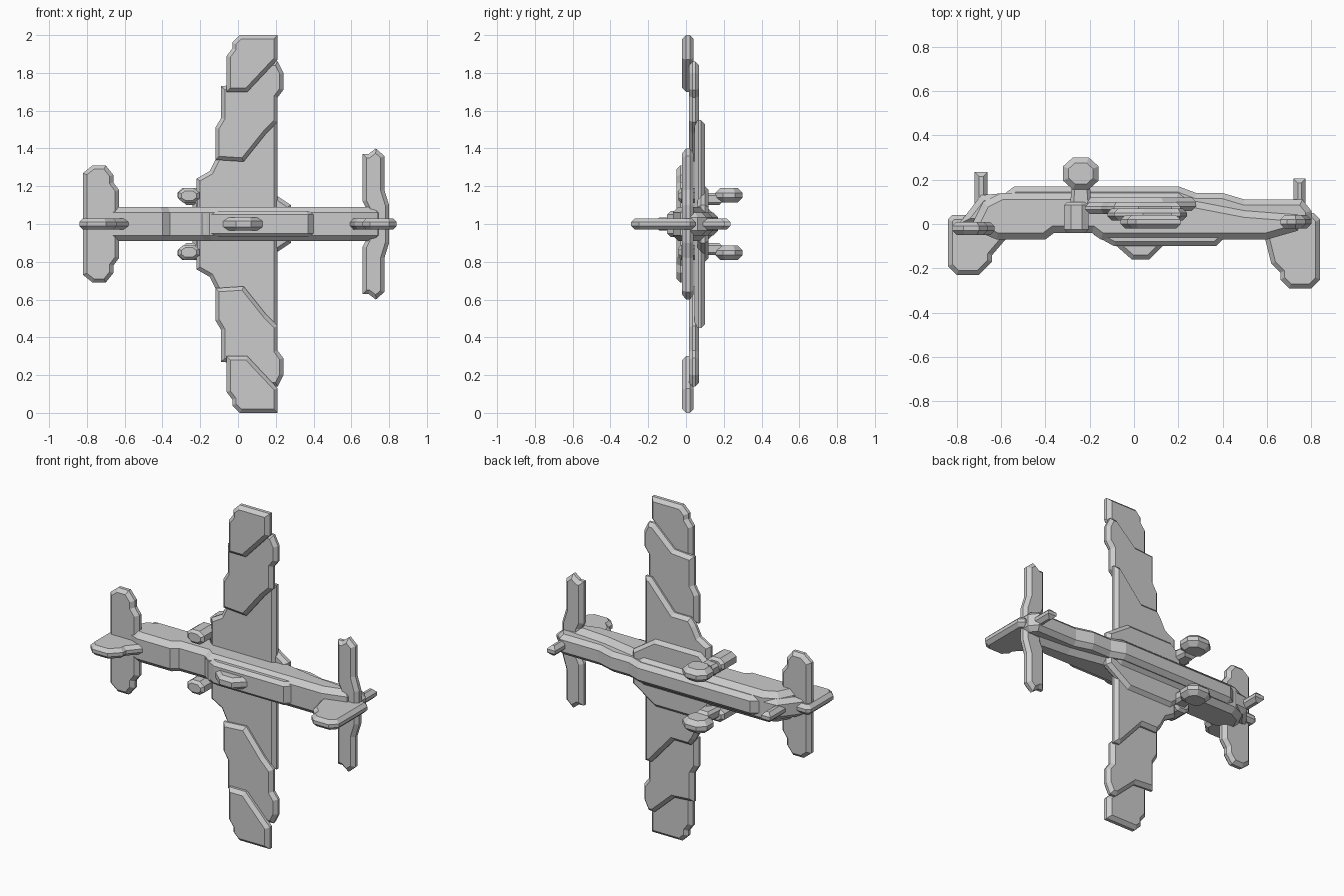
import bpy, bmesh
from mathutils import Vector


def plate(name, pts, axis, lo, hi, bevel=0.025):
    """Extrude an outline along y (points are x,z) or z (points are x,y), chamfering both rims."""
    def place(p, d):
        return Vector((p[0], d, p[1])) if axis == 'y' else Vector((p[0], p[1], d))
    bm = bmesh.new()
    a = [bm.verts.new(place(p, lo)) for p in pts]
    b = [bm.verts.new(place(p, hi)) for p in pts]
    n = len(pts)
    caps = [bm.faces.new(a), bm.faces.new(b[::-1])]
    for i in range(n):
        j = (i + 1) % n
        bm.faces.new((a[i], b[i], b[j], a[j]))
    bmesh.ops.recalc_face_normals(bm, faces=bm.faces[:])
    if bevel:
        rim = list({e for f in caps for e in f.edges})
        bmesh.ops.bevel(bm, geom=rim, offset=bevel, segments=1, affect='EDGES',
                        profile=0.5, clamp_overlap=True)
    me = bpy.data.meshes.new(name)
    bm.to_mesh(me)
    bm.free()
    ob = bpy.data.objects.new(name, me)
    bpy.context.collection.objects.link(ob)
    return ob


def pair(name, pts, lo, hi, bevel=0.02):
    """The same y-thick plate on both sides of the centre plane z = 1."""
    plate(name + "_upper", pts, 'y', lo, hi, bevel)
    plate(name + "_lower", [(x, 2 - z) for x, z in pts], 'y', lo, hi, bevel)


def box(x0, x1, y0, y1):
    return [(x0, y0), (x1, y0), (x1, y1), (x0, y1)]


def octagon(cx, cy, rx, ry, k=0.45):
    return [(cx - rx, cy - ry * k), (cx - rx * k, cy - ry), (cx + rx * k, cy - ry), (cx + rx, cy - ry * k),
            (cx + rx, cy + ry * k), (cx + rx * k, cy + ry), (cx - rx * k, cy + ry), (cx - rx, cy + ry * k)]


# Fuselage, stepped belly and spine
plate("fuselage", [(-0.74, -0.02), (-0.62, -0.07), (-0.40, -0.07), (-0.36, -0.04), (-0.19, -0.04),
                   (-0.15, -0.07), (0.60, -0.07), (0.74, -0.03), (0.76, 0.04), (0.50, 0.06),
                   (0.24, 0.11), (0.20, 0.14), (-0.60, 0.14), (-0.68, 0.10)], 'z', 0.91, 1.09, 0.03)
plate("belly", [(-0.79, 0.0), (-0.69, 0.13), (-0.58, 0.14), (-0.54, 0.17), (0.20, 0.17), (0.28, 0.14),
                (0.40, 0.14), (0.50, 0.11), (0.76, 0.11), (0.80, 0.06), (0.80, 0.0)], 'z', 0.94, 1.06, 0.025)
plate("spine", [(-0.18, -0.05), (-0.09, -0.10), (0.37, -0.10), (0.40, -0.07), (0.40, 0.0), (-0.18, 0.0)],
      'z', 0.93, 1.07, 0.02)
plate("canopy", [(-0.09, -0.09), (-0.01, -0.16), (0.07, -0.16), (0.14, -0.09), (0.14, -0.05), (-0.09, -0.05)],
      'z', 0.965, 1.035, 0.02)

# Stepped wings: root, inner, middle and tip panels
pair("wing_root", [(-0.24, 1.02), (-0.24, 1.14), (-0.17, 1.20), (0.13, 1.20), (0.28, 1.10), (0.28, 1.02)],
     0.06, 0.12)
pair("wing_inner", [(-0.22, 1.05), (-0.22, 1.24), (-0.15, 1.28), (-0.12, 1.34), (-0.09, 1.38), (0.02, 1.38),
                    (0.17, 1.55), (0.21, 1.55), (0.21, 1.05)], 0.045, 0.10)
pair("wing_middle", [(-0.12, 1.34), (-0.12, 1.51), (-0.09, 1.56), (-0.09, 1.73), (0.04, 1.74), (0.17, 1.86),
                     (0.21, 1.86), (0.24, 1.80), (0.24, 1.71), (0.21, 1.67), (0.21, 1.54), (0.15, 1.48),
                     (0.03, 1.33)], 0.015, 0.07)
pair("wing_tip", [(-0.06, 1.70), (-0.06, 1.89), (-0.03, 1.93), (-0.03, 1.96), (0.01, 2.0), (0.21, 2.0),
                  (0.21, 1.87), (0.05, 1.70)], -0.02, 0.04)

# Cross-shaped blades at the left end
pair("left_blade", [(-0.82, 0.99), (-0.82, 1.27), (-0.77, 1.31), (-0.70, 1.31), (-0.66, 1.26),
                    (-0.66, 1.22), (-0.63, 1.18), (-0.63, 0.99)], -0.05, 0.01)
plate("left_fin", [(-0.84, 0.02), (-0.84, -0.19), (-0.80, -0.23), (-0.70, -0.23), (-0.64, -0.17),
                   (-0.64, -0.14), (-0.58, -0.07), (-0.58, 0.04), (-0.82, 0.04)], 'z', 0.97, 1.03, 0.02)
plate("left_lower_blade", box(-0.72, -0.66, 0.0, 0.235), 'z', 0.97, 1.03, 0.02)

# Cross-shaped surfaces at the right end
pair("right_blade", [(0.68, 0.99), (0.68, 1.08), (0.66, 1.12), (0.66, 1.37), (0.69, 1.37), (0.73, 1.40),
                     (0.775, 1.36), (0.775, 1.18), (0.80, 1.10), (0.80, 0.99)], -0.02, 0.04)
plate("right_fin", [(0.60, 0.04), (0.59, -0.06), (0.62, -0.18), (0.66, -0.22), (0.66, -0.25), (0.70, -0.29),
                    (0.80, -0.29), (0.84, -0.25), (0.84, 0.02), (0.81, 0.05)], 'z', 0.97, 1.03, 0.02)
plate("right_lower_blade", box(0.72, 0.775, 0.0, 0.205), 'z', 0.97, 1.03, 0.02)

# Wheels with short struts
for side, s in (("upper", 1), ("lower", -1)):
    lo, hi = sorted((1 + s * 0.115, 1 + s * 0.19))
    plate("wheel_" + side, octagon(-0.24, 0.228, 0.08, 0.072), 'z', lo, hi, 0.025)
    lo, hi = sorted((1 + s * 0.10, 1 + s * 0.165))
    plate("wheel_strut_" + side, [(-0.29, 0.06), (-0.19, 0.06), (-0.20, 0.19), (-0.28, 0.19)], 'z', lo, hi, 0.015)
    # Leading-edge gear fairing
    plate("gear_fairing_" + side, octagon(-0.26, 1 + s * 0.15, 0.055, 0.04), 'y', -0.04, 0.10, 0.015)
